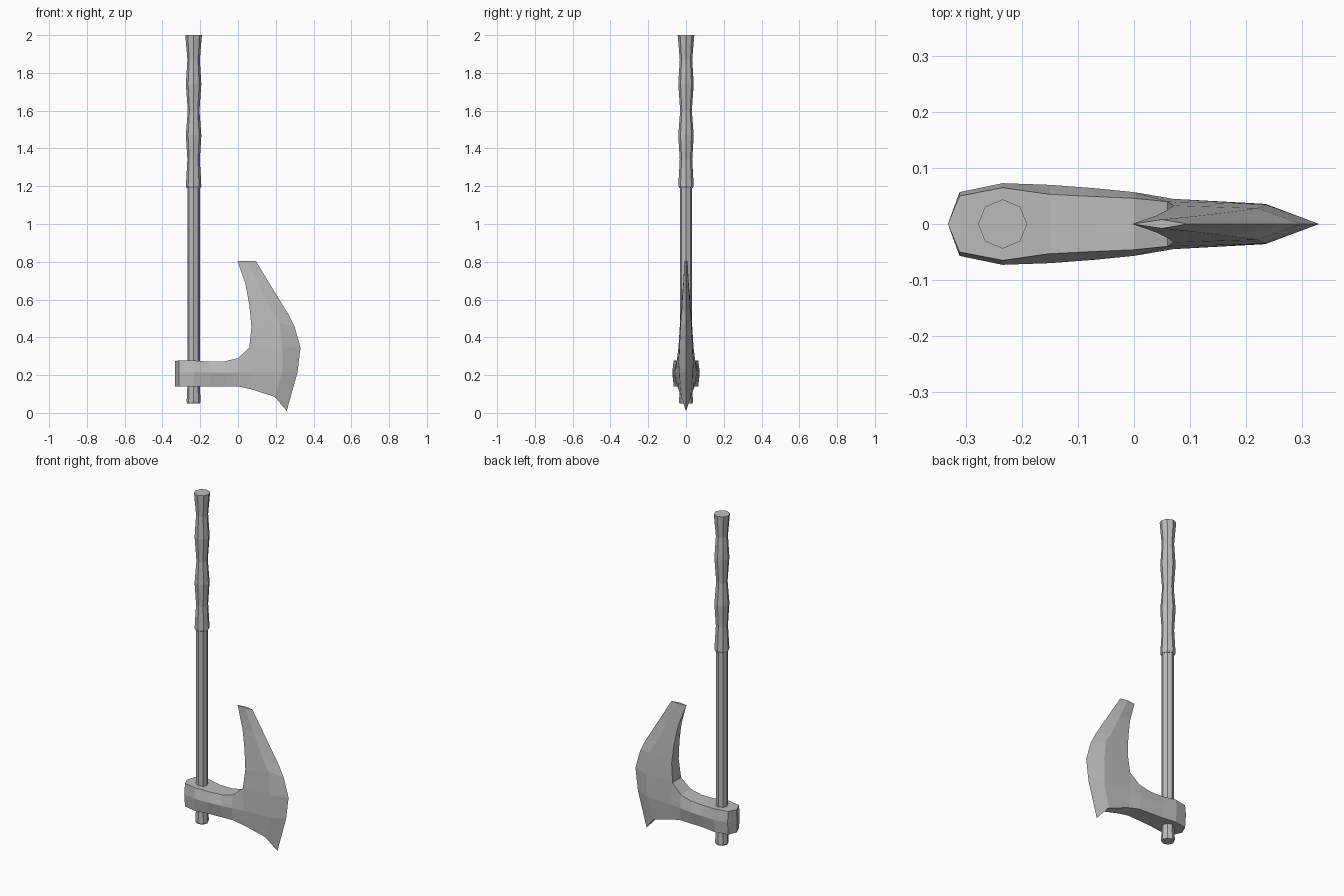
import bpy, bmesh
from math import cos, sin, pi

cube = bpy.data.objects.get("Cube")
if cube:
    bpy.data.objects.remove(cube)

steel = bpy.data.materials.new("plain_grey")
steel.use_nodes = True
GREY = (0.5, 0.5, 0.5, 1)
steel.diffuse_color = GREY
steel.node_tree.nodes["Principled BSDF"].inputs["Base Color"].default_value = GREY


def finish(bm, name):
    """Turn a bmesh into a flat shaded object."""
    bmesh.ops.recalc_face_normals(bm, faces=bm.faces)
    mesh = bpy.data.meshes.new(name)
    bm.to_mesh(mesh)
    bm.free()
    mesh.materials.append(steel)
    obj = bpy.data.objects.new(name, mesh)
    bpy.context.collection.objects.link(obj)


def turned(name, profile, x=-0.235, sides=8):
    """Eight sided rod from (radius, height) pairs."""
    bm = bmesh.new()
    angles = [2 * pi * i / sides for i in range(sides)]
    rings = [[bm.verts.new((x + r * cos(a), r * sin(a), z)) for a in angles]
             for r, z in profile]
    for low, high in zip(rings, rings[1:]):
        for i in range(sides):
            j = (i + 1) % sides
            bm.faces.new((low[i], low[j], high[j], high[i]))
    bm.faces.new(rings[0])
    bm.faces.new(rings[-1])
    finish(bm, name)


# Handle: shaft with flared foot, and a waved grip
turned("shaft", [(0.034, 0.05), (0.037, 0.06), (0.033, 0.14), (0.033, 1.2)])
turned("grip", [(0.036, 1.19), (0.041, 1.2), (0.033, 1.34), (0.041, 1.47),
                (0.031, 1.6), (0.041, 1.74), (0.033, 1.87), (0.044, 2.0)])

# Axe head: one side as rows of (x, z, half thickness), from socket to edge
neck_x = [-0.333, -0.312, -0.235, -0.15, -0.07, 0.0]
neck_top = [0.275, 0.277, 0.277, 0.271, 0.273, 0.29]
mid_half = [0, 0.057, 0.073, 0.07, 0.064, 0.057]
rim_half = [0, 0.05, 0.065, 0.053, 0.049, 0.046]
rows = [
    [(x, 0.14, w) for x, w in zip(neck_x, rim_half)]
    + [(0.07, 0.125, 0.04), (0.195, 0.085, 0.025), (0.258, 0.01, 0)],
    [(x, 0.215, w) for x, w in zip(neck_x, mid_half)]
    + [(0.07, 0.215, 0.045), (0.235, 0.215, 0.036), (0.315, 0.215, 0)],
    list(zip(neck_x, neck_top, rim_half))
    + [(0.06, 0.345, 0.04), (0.235, 0.345, 0.035), (0.331, 0.345, 0)],
    [(0.071, 0.455, 0.033), (0.22, 0.48, 0.028), (0.30, 0.455, 0)],
    [(0.06, 0.57, 0.025), (0.175, 0.55, 0.022), (0.265, 0.525, 0)],
    [(0.04, 0.68, 0.015), (0.11, 0.68, 0.014), (0.182, 0.66, 0)],
    [(-0.003, 0.805, 0), (0.05, 0.804, 0.008), (0.095, 0.803, 0)],
]

bm = bmesh.new()
twin = {}
front = []
for row in rows:
    line = []
    for x, z, w in row:
        v = bm.verts.new((x, -w, z))
        twin[v] = bm.verts.new((x, w, z)) if w else v
        line.append(v)
    front.append(line)

# Both cheeks, rows aligned at the cutting edge
for low, high in zip(front, front[1:]):
    low = low[-len(high):]
    for i in range(len(high) - 1):
        quad = (low[i], low[i + 1], high[i + 1], high[i])
        bm.faces.new(quad)
        bm.faces.new([twin[v] for v in quad])

# Rims joining the two cheeks
rim = [e for e in bm.edges if e.is_boundary and all(v in twin for v in e.verts)]
for a, b in [tuple(e.verts) for e in rim]:
    corners = list(dict.fromkeys((a, b, twin[b], twin[a])))
    if len(corners) > 2:
        bm.faces.new(corners)
finish(bm, "axe_head")
